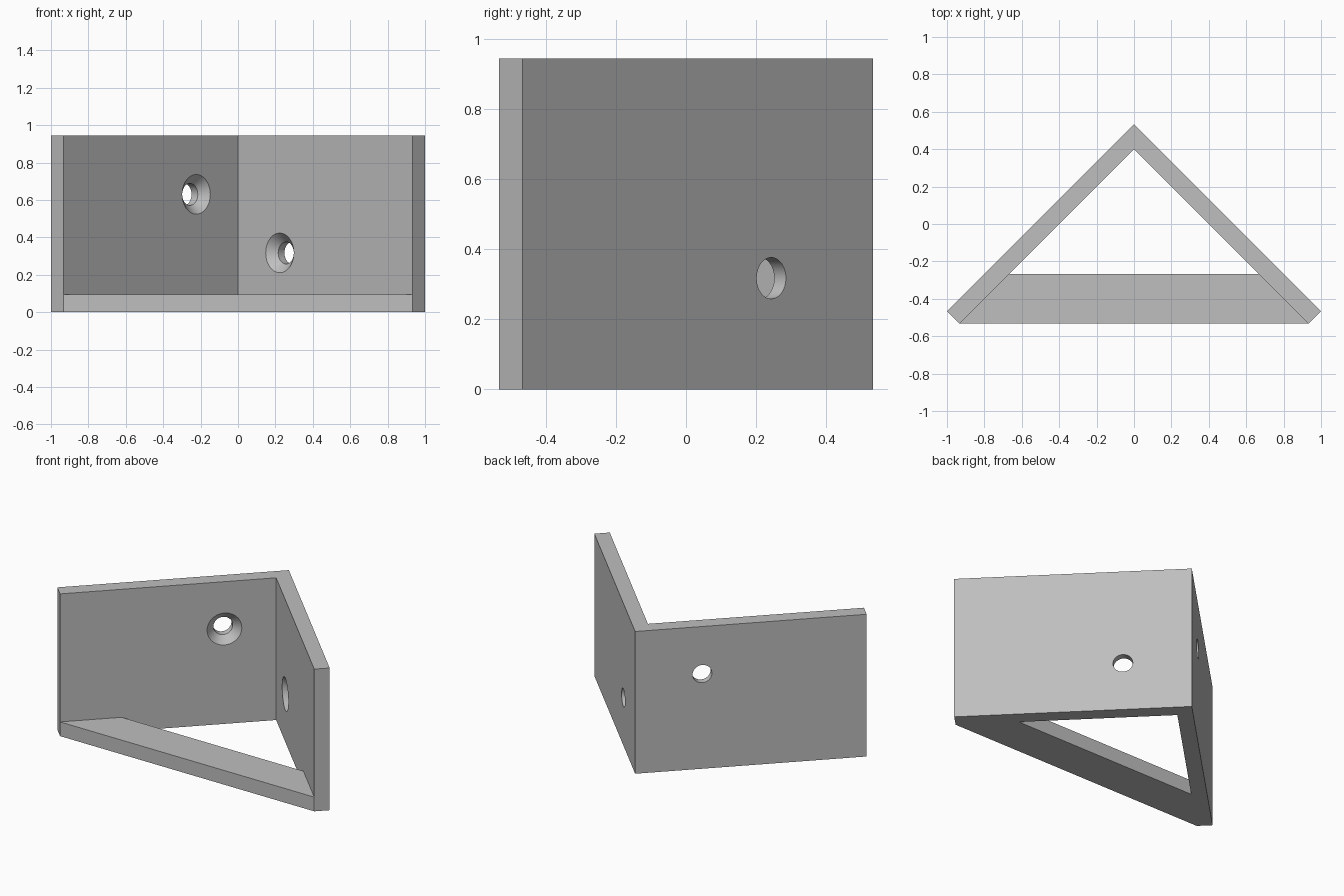
import bpy, bmesh, math
from mathutils import Matrix, Vector

if "Cube" in bpy.data.objects:
    bpy.data.objects.remove(bpy.data.objects["Cube"], do_unlink=True)

HEIGHT = 0.944
STEP = 0.0667                    # x and y offset across the plate thickness
THICK = STEP * math.sqrt(2)
APEX = 0.5333                    # y of the outer corner
FRONT = -APEX
HOLE_R = 0.059

grey = bpy.data.materials.new("plain grey")
grey.use_nodes = True
colour = (0.52, 0.52, 0.52, 1)
grey.diffuse_color = colour
grey.node_tree.nodes["Principled BSDF"].inputs["Base Color"].default_value = colour


def make_object(name, bm):
    bmesh.ops.recalc_face_normals(bm, faces=bm.faces)
    mesh = bpy.data.meshes.new(name)
    bm.to_mesh(mesh)
    bm.free()
    mesh.materials.append(grey)
    obj = bpy.data.objects.new(name, mesh)
    bpy.context.collection.objects.link(obj)
    return obj


def prism(name, outline, height):
    """Extrude an outline in the xy plane up from the ground."""
    bm = bmesh.new()
    base = bm.faces.new([bm.verts.new((x, y, 0)) for x, y in outline])
    top = bmesh.ops.extrude_face_region(bm, geom=[base])["geom"]
    bmesh.ops.translate(bm, vec=(0, 0, height),
                        verts=[v for v in top if isinstance(v, bmesh.types.BMVert)])
    return make_object(name, bm)


def lathe(name, profile, matrix):
    """Spin a radius/depth profile around z, then place it."""
    bm = bmesh.new()
    verts = [bm.verts.new((r, 0, z)) for r, z in profile]
    edges = [bm.edges.new(pair) for pair in zip(verts, verts[1:])]
    bmesh.ops.spin(bm, geom=verts + edges, cent=(0, 0, 0), axis=(0, 0, 1),
                   angle=math.tau, steps=48)
    bmesh.ops.remove_doubles(bm, verts=bm.verts, dist=1e-5)
    bm.transform(matrix)
    return make_object(name, bm)


def combine(target, other, operation):
    other.hide_render = True
    mod = target.modifiers.new(operation.title(), 'BOOLEAN')
    mod.operation, mod.solver, mod.object = operation, 'EXACT', other
    bpy.context.view_layer.objects.active = target
    bpy.ops.object.modifier_apply(modifier=mod.name)
    bpy.data.objects.remove(other, do_unlink=True)


# Two upright plates meeting at a right angle
end_x = 1 - STEP
bracket = prism("corner_bracket", [
    (0, APEX), (-1, APEX - 1), (-end_x, FRONT),
    (0, APEX - 2 * STEP), (end_x, FRONT), (1, APEX - 1)], HEIGHT)

# Low brace across the open front, its back corners sunk into the plates
back_y = -0.267
back_x = APEX - 2 * STEP - back_y + 0.03
brace = prism("front_brace", [
    (-end_x, FRONT), (end_x, FRONT), (back_x, back_y), (-back_x, back_y)], THICK)
combine(bracket, brace, 'UNION')

# Countersunk screw holes, staggered on each plate: (side, outer x, height)
lip = 0.02
sink = THICK / 2
screw_profile = [(0, -lip), (HOLE_R + sink + lip, -lip), (HOLE_R, sink),
                 (HOLE_R, THICK + lip), (0, THICK + lip)]
for side, x, z in [(1, 0.29, 0.317), (1, 0.778, 0.63),
                   (-1, 0.29, 0.63), (-1, 0.778, 0.317)]:
    outward = Vector((side, 1, 0)).normalized()
    inner_point = Vector((side * (x - STEP), APEX - x - STEP, z))
    place = Matrix.Translation(inner_point) @ outward.to_track_quat('Z', 'Y').to_matrix().to_4x4()
    combine(bracket, lathe("screw_hole_cutter", screw_profile, place), 'DIFFERENCE')

# Smooth hole walls, crisp plate edges
bpy.ops.object.select_all(action='DESELECT')
bracket.select_set(True)
bpy.context.view_layer.objects.active = bracket
bpy.ops.object.shade_smooth_by_angle(angle=math.radians(30))
